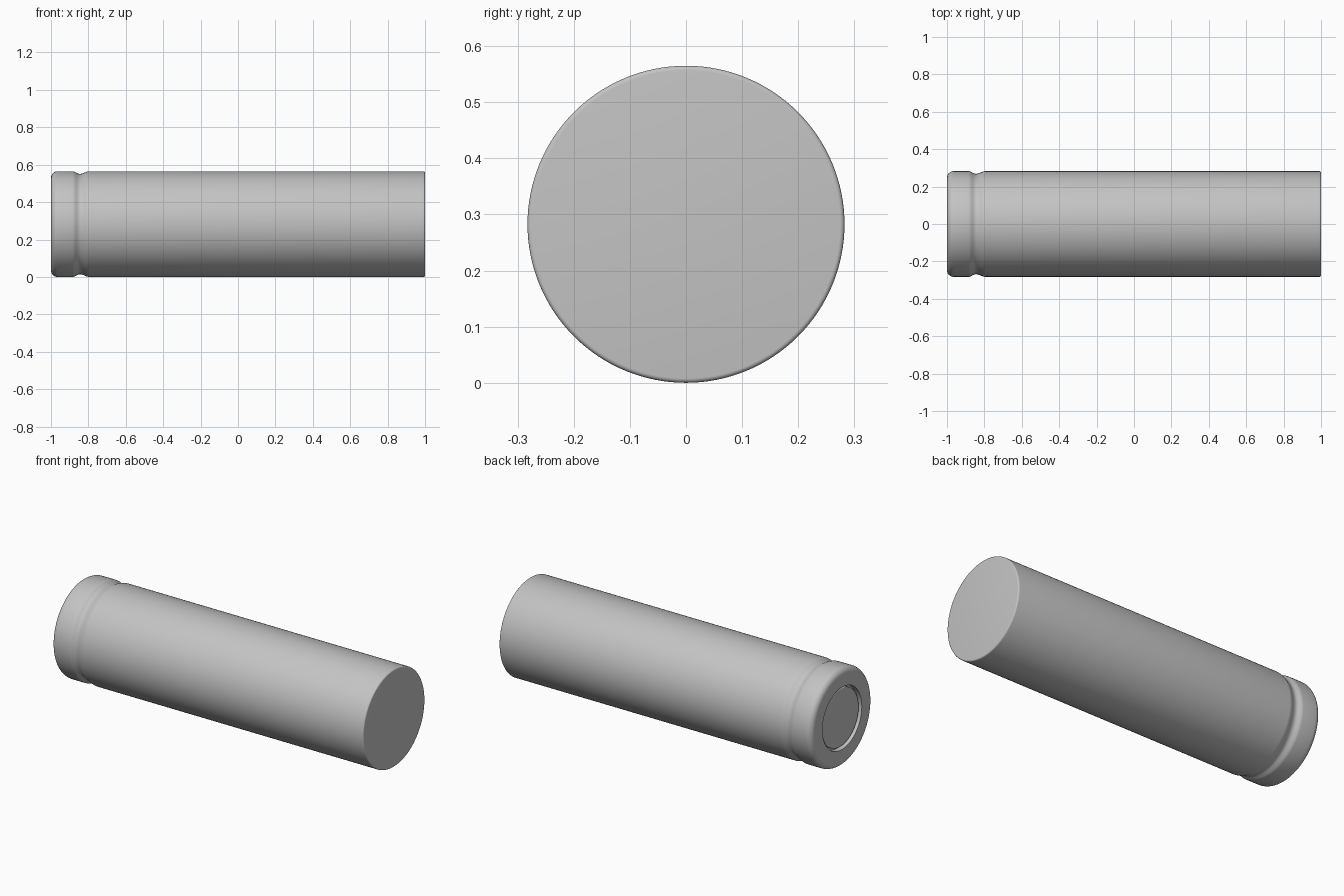
import bpy, bmesh, math
from mathutils import Vector

cube = bpy.data.objects.get("Cube")
if cube:
    bpy.data.objects.remove(cube, do_unlink=True)

R = 0.2825          # outer radius
SEGMENTS = 128


def make_material(name, rgb):
    mat = bpy.data.materials.new(name)
    mat.use_nodes = True
    color = (*rgb, 1.0)
    mat.diffuse_color = color
    mat.node_tree.nodes["Principled BSDF"].inputs["Base Color"].default_value = color
    return mat


def fillet(cx, cr, radius, start, end, steps=8):
    """Arc points (x, r) around a corner centre, angles in degrees."""
    angles = [math.radians(start + (end - start) * i / steps) for i in range(steps + 1)]
    return [(cx + radius * math.cos(a), cr + radius * math.sin(a)) for a in angles]


def lathe(name, profile, mat):
    """Revolve an (x, r) profile around the long axis."""
    bm = bmesh.new()
    verts = [bm.verts.new((x, 0, r)) for x, r in profile]
    edges = [bm.edges.new(pair) for pair in zip(verts, verts[1:])]
    bmesh.ops.spin(bm, geom=verts + edges, cent=(0, 0, 0), axis=(1, 0, 0),
                   angle=math.tau, steps=SEGMENTS, use_duplicate=False)
    bmesh.ops.remove_doubles(bm, verts=bm.verts, dist=0.00005)
    bmesh.ops.recalc_face_normals(bm, faces=bm.faces)
    mesh = bpy.data.meshes.new(name)
    bm.to_mesh(mesh)
    bm.free()
    mesh.materials.append(mat)
    obj = bpy.data.objects.new(name, mesh)
    obj.location = Vector((0, 0, R))
    bpy.context.collection.objects.link(obj)
    bpy.ops.object.select_all(action='DESELECT')
    obj.select_set(True)
    bpy.context.view_layer.objects.active = obj
    bpy.ops.object.shade_smooth_by_angle(angle=math.radians(35))
    return obj


metal = make_material("light_grey_metal", (0.55, 0.55, 0.55))

# Crimp groove: quick drop behind the rim, gentler rise to the body
def groove(start=-0.885, low=-0.845, end=-0.795, depth=0.014, steps=8):
    points = []
    for a, b, falling in ((start, low, True), (low, end, False)):
        for i in range(steps + 1):
            t = i / steps
            ease = 0.5 - 0.5 * math.cos(math.pi * t)
            points.append((a + (b - a) * t, R - depth * (ease if falling else 1 - ease)))
    return points[:steps] + points[steps + 1:]


# Can: recess floor, recess wall, rounded rim, groove, body, flat base
can_profile = [(-0.97, 0), (-0.97, 0.18), (-1.0, 0.18)]
can_profile += fillet(-0.965, R - 0.035, 0.035, 180, 90)
can_profile += groove()
can_profile += fillet(0.992, R - 0.008, 0.008, 90, 0, 5)
can_profile += [(1.0, 0)]
lathe("can", can_profile, metal)

# Contact button sitting inside the recess
button_profile = [(-0.97, 0.168)]
button_profile += fillet(-0.985, 0.163, 0.005, 90, 180, 4)
button_profile += [(-0.99, 0)]
lathe("contact_button", button_profile, metal)
